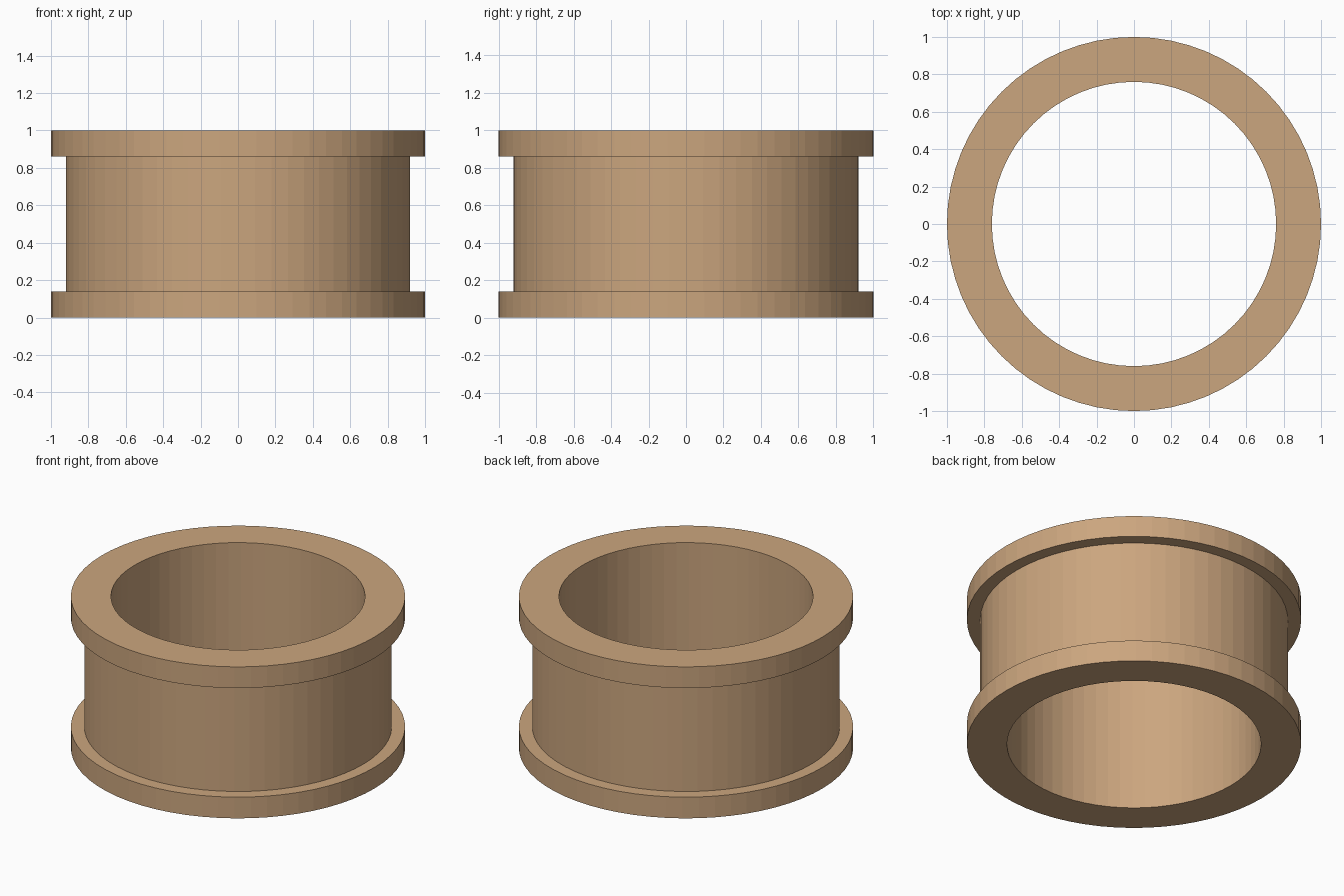
import bpy, bmesh
from math import cos, sin, tau

if "Cube" in bpy.data.objects:
    bpy.data.objects.remove(bpy.data.objects["Cube"])

SIDES = 64
# Closed cross-section (radius, height): straight bore, two flanges, recessed waist
PROFILE = [(0.76, 0), (1.0, 0), (1.0, 0.14), (0.92, 0.14),
           (0.92, 0.86), (1.0, 0.86), (1.0, 1.0), (0.76, 1.0)]

# Flanged ring: spin the cross-section around z
bm = bmesh.new()
rings = [[bm.verts.new((r * cos(tau * i / SIDES), r * sin(tau * i / SIDES), z))
          for i in range(SIDES)] for r, z in PROFILE]
for k, lower in enumerate(rings):
    upper = rings[(k + 1) % len(rings)]
    for i in range(SIDES):
        j = (i + 1) % SIDES
        bm.faces.new((lower[i], lower[j], upper[j], upper[i]))
bmesh.ops.recalc_face_normals(bm, faces=bm.faces)

mesh = bpy.data.meshes.new("flanged_ring")
bm.to_mesh(mesh)
bm.free()
ring = bpy.data.objects.new("flanged_ring", mesh)
bpy.context.collection.objects.link(ring)

# Tan finish
tan = bpy.data.materials.new("tan")
tan.diffuse_color = (0.60, 0.38, 0.21, 1)
tan.use_nodes = True
tan.node_tree.nodes["Principled BSDF"].inputs["Base Color"].default_value = tan.diffuse_color
mesh.materials.append(tan)
